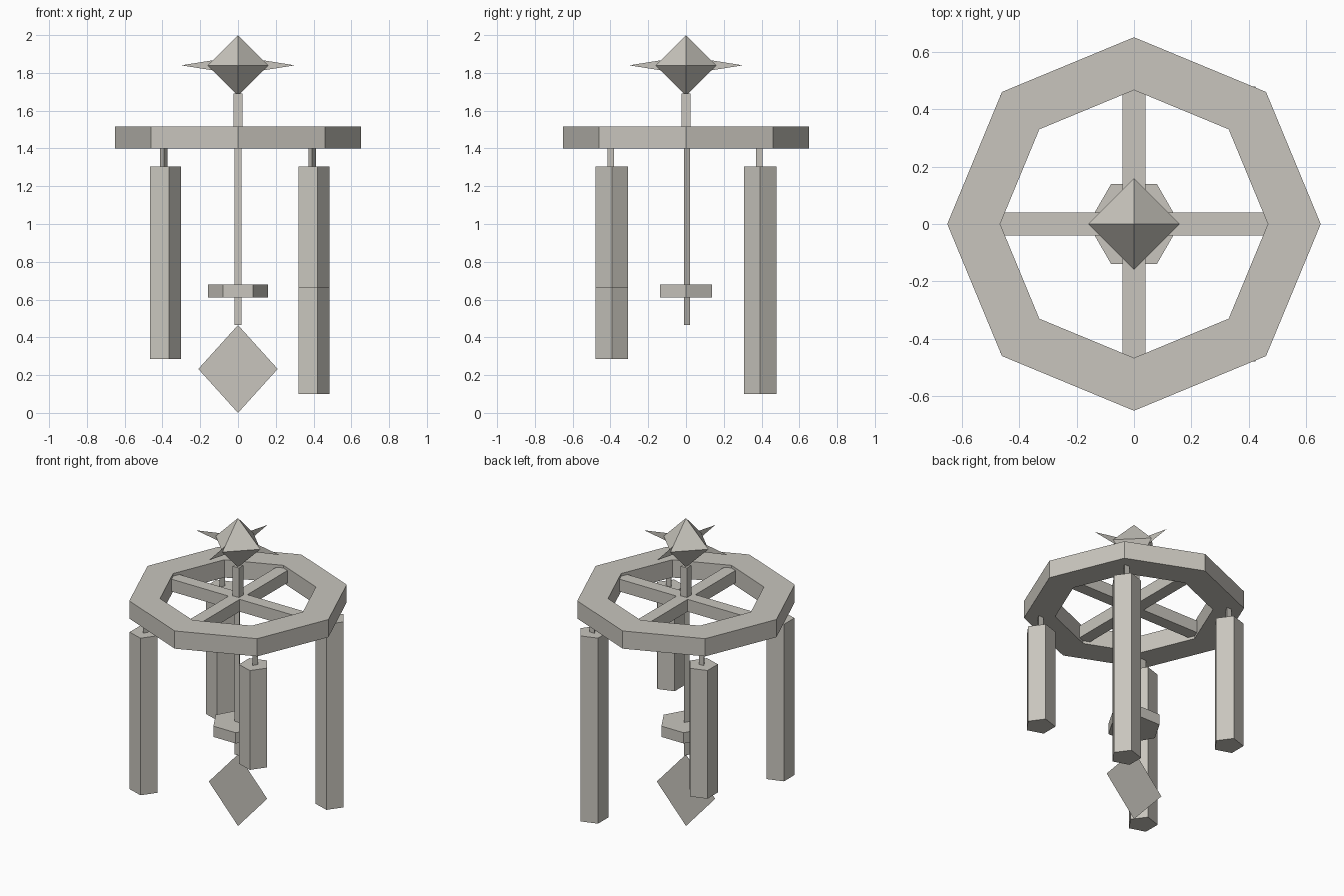
import bpy
import math

cube = bpy.data.objects.get("Cube")
if cube:
    bpy.data.objects.remove(cube, do_unlink=True)

stone = bpy.data.materials.new("warm_grey")
stone.use_nodes = True
COLOR = (0.58, 0.56, 0.51, 1)
stone.diffuse_color = COLOR
stone.node_tree.nodes["Principled BSDF"].inputs["Base Color"].default_value = COLOR


def make(name, verts, faces, loc=(0, 0, 0)):
    mesh = bpy.data.meshes.new(name)
    mesh.from_pydata(verts, [], faces)
    mesh.materials.append(stone)
    obj = bpy.data.objects.new(name, mesh)
    obj.location = loc
    bpy.context.collection.objects.link(obj)
    return obj


def circle(sides, radius, z, turn=0):
    angles = [math.radians(turn) + math.tau * i / sides for i in range(sides)]
    return [(radius * math.cos(a), radius * math.sin(a), z) for a in angles]


def band(sides, a, b):
    """Quads joining vertex loop a to vertex loop b."""
    return [(a * sides + i, a * sides + (i + 1) % sides,
             b * sides + (i + 1) % sides, b * sides + i) for i in range(sides)]


def prism(name, sides, radius, bottom, top, x=0, y=0, turn=0):
    verts = circle(sides, radius, bottom, turn) + circle(sides, radius, top, turn)
    caps = [tuple(reversed(range(sides))), tuple(range(sides, 2 * sides))]
    return make(name, verts, band(sides, 0, 1) + caps, (x, y, 0))


def box(name, size, z):
    bpy.ops.mesh.primitive_cube_add(size=1, location=(0, 0, z))
    obj = bpy.context.object
    obj.name = name
    obj.scale = size
    obj.data.materials.append(stone)
    return obj


def kite(name, half_width, half_height, z, turn=0):
    """Flat upright rhombus."""
    verts = [(-half_width, 0, 0), (0, 0, -half_height),
             (half_width, 0, 0), (0, 0, half_height)]
    obj = make(name, verts, [(0, 1, 2, 3)], (0, 0, z))
    obj.rotation_euler.z = math.radians(turn)
    return obj


# Octagonal ring
OUTER, INNER, LOW, HIGH = 0.65, 0.466, 1.4, 1.515
ring_verts = (circle(8, OUTER, LOW) + circle(8, OUTER, HIGH)
              + circle(8, INNER, HIGH) + circle(8, INNER, LOW))
ring_faces = [f for k in range(4) for f in band(8, k, (k + 1) % 4)]
make("ring", ring_verts, ring_faces)

# Crossed bars inside the ring
box("crossbar_x", (0.95, 0.08, 0.08), 1.458)
box("crossbar_y", (0.08, 0.95, 0.08), 1.458)

# Hanging tubes of stepped lengths, each on a short cord
SPREAD = 0.393
for name, sx, sy, bottom in (("back_left", 1, 1, 0.1), ("front_right", -1, -1, 0.285),
                             ("back_right", -1, 1, 0.472), ("front_left", 1, -1, 0.66)):
    x, y = sx * SPREAD, sy * SPREAD
    prism(name + "_tube", 5, 0.091, bottom, 1.305, x, y)
    prism(name + "_cord", 3, 0.0215, 1.3, 1.41, x, y, -90)

# Central cord, striker and wind catcher
prism("central_cord", 3, 0.0215, 0.465, 1.44, turn=90)
prism("striker", 6, 0.16, 0.61, 0.68)
kite("wind_catcher", 0.21, 0.2325, 0.2325)

# Top stem and star finial
box("top_stem", (0.045, 0.045, 0.22), 1.58)
gem_verts = circle(4, 0.16, 0) + [(0, 0, 0.16), (0, 0, -0.16)]
gem_faces = [f for i in range(4) for f in ((i, (i + 1) % 4, 4), ((i + 1) % 4, i, 5))]
make("finial_gem", gem_verts, gem_faces, (0, 0, 1.84))
for turn in (0, 90):
    kite("finial_rays", 0.3, 0.048, 1.84, turn)
